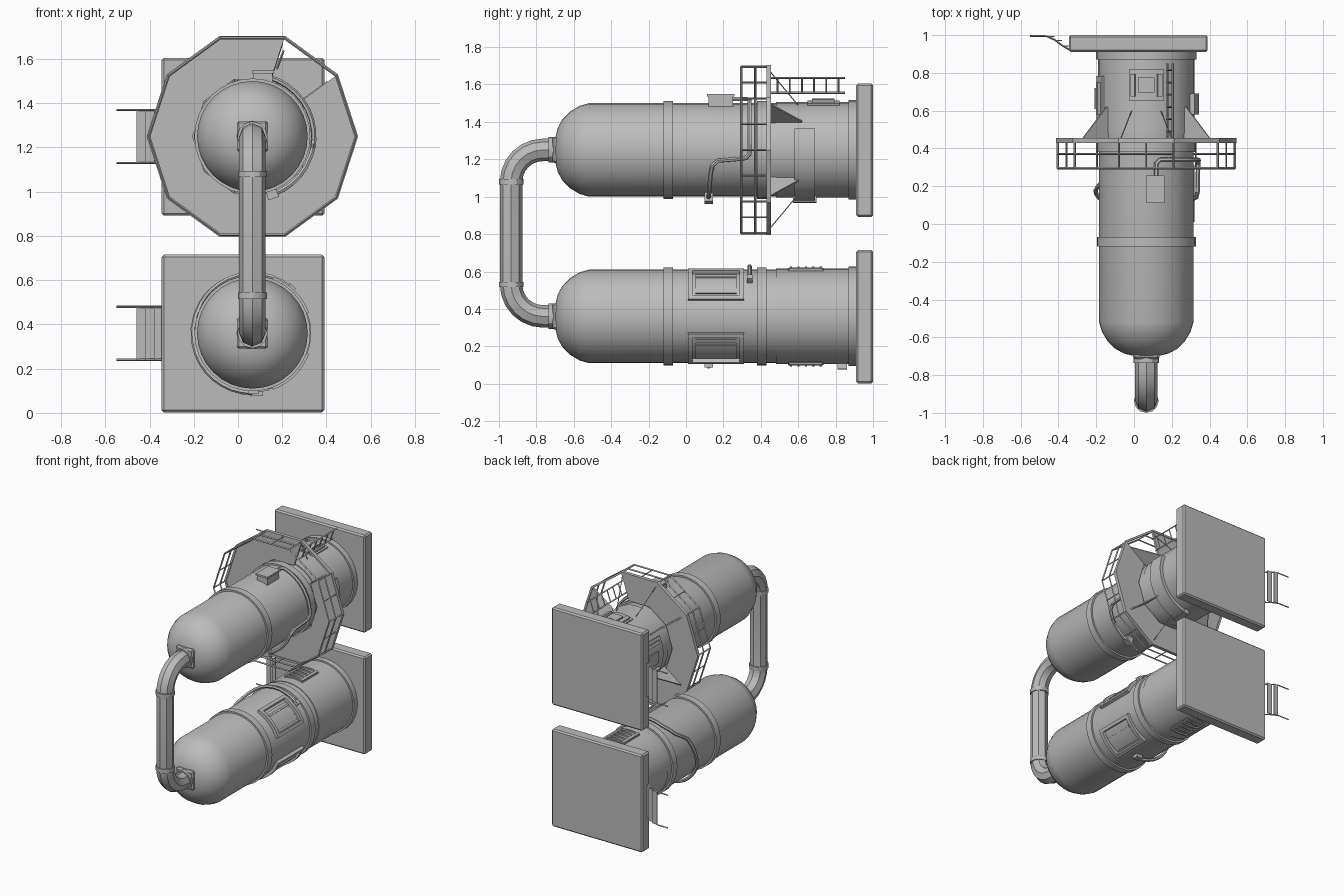
import bpy, bmesh, math
from mathutils import Vector, Matrix

cube = bpy.data.objects.get("Cube")
if cube:
    bpy.data.objects.remove(cube, do_unlink=True)

grey = bpy.data.materials.new("plain grey")
grey.use_nodes = True
grey.diffuse_color = (0.5, 0.5, 0.5, 1)
grey.node_tree.nodes["Principled BSDF"].inputs["Base Color"].default_value = (0.5, 0.5, 0.5, 1)

CX, UP, LOW, R = 0.065, 1.25, 0.36, 0.25   # tank axis x, axis heights, tank radius


def pol(a, r, y, cz):
    """Point at angle a (degrees) and radius r around a tank axis."""
    a = math.radians(a)
    return Vector((CX + r * math.cos(a), y, cz + r * math.sin(a)))


def finish(name, bm, angle=30):
    bmesh.ops.recalc_face_normals(bm, faces=bm.faces)
    me = bpy.data.meshes.new(name)
    bm.to_mesh(me)
    bm.free()
    ob = bpy.data.objects.new(name, me)
    bpy.context.collection.objects.link(ob)
    me.materials.append(grey)
    bpy.ops.object.select_all(action='DESELECT')
    ob.select_set(True)
    bpy.context.view_layer.objects.active = ob
    bpy.ops.object.shade_smooth_by_angle(angle=math.radians(angle))
    return ob


def add_box(bm, lo, hi):
    lo, hi = Vector(lo), Vector(hi)
    m = Matrix.Translation((lo + hi) / 2) @ Matrix.Diagonal((*(hi - lo), 1))
    bmesh.ops.create_cube(bm, size=1, matrix=m)


def add_loft(bm, loops, closed=False):
    """Skin equal-length closed loops; cap both ends unless closed."""
    vs = [[bm.verts.new(p) for p in loop] for loop in loops]
    n = len(vs[0])
    pairs = list(zip(vs, vs[1:])) + ([(vs[-1], vs[0])] if closed else [])
    for a, b in pairs:
        for i in range(n):
            bm.faces.new((a[i], a[(i + 1) % n], b[(i + 1) % n], b[i]))
    if not closed:
        bm.faces.new(vs[0][::-1])
        bm.faces.new(vs[-1])


def add_patch(bm, cz, a0, a1, y0, y1, r0, r1):
    """Curved slab hugging a tank."""
    n = max(1, round(abs(a1 - a0) / 8))
    add_loft(bm, [[pol(a0 + (a1 - a0) * i / n, r, y, cz)
                   for r, y in ((r0, y0), (r1, y0), (r1, y1), (r0, y1))] for i in range(n + 1)])


def add_bar(bm, p, q, r=0.005, sides=4):
    p, q = Vector(p), Vector(q)
    d = q - p
    m = Matrix.Translation((p + q) / 2) @ d.to_track_quat('Z', 'Y').to_matrix().to_4x4()
    bmesh.ops.create_cone(bm, cap_ends=True, segments=sides, radius1=r, radius2=r,
                          depth=d.length, matrix=m)


def lathe(name, profile, cz, segs=32):
    bm = bmesh.new()
    add_loft(bm, [[pol(360 * i / segs, r, y, cz) for i in range(segs)] for y, r in profile])
    return finish(name, bm, 35)


def tube(name, pts, r, res=1):
    cu = bpy.data.curves.new(name, 'CURVE')
    cu.dimensions, cu.bevel_depth, cu.bevel_resolution = '3D', r, res
    cu.use_fill_caps = True
    sp = cu.splines.new('POLY')
    sp.points.add(len(pts) - 1)
    for p, co in zip(sp.points, pts):
        p.co = (*co, 1)
    tmp = bpy.data.objects.new(name, cu)
    bpy.context.collection.objects.link(tmp)
    me = bpy.data.meshes.new_from_object(tmp.evaluated_get(bpy.context.evaluated_depsgraph_get()))
    bpy.data.objects.remove(tmp, do_unlink=True)
    bm = bmesh.new()
    bm.from_mesh(me)
    return finish(name, bm)


def hugging_path(keys, r, cz):
    """Dense path around a tank through (angle, y) keys."""
    pts = []
    for (a, y), (b, w) in zip(keys, keys[1:]):
        n = max(1, round(abs(b - a) / 10))
        pts += [pol(a + (b - a) * i / n, r, y + (w - y) * i / n, cz) for i in range(n)]
    return pts + [pol(keys[-1][0], r, keys[-1][1], cz)]


# Tanks, bands, base slabs, pipe flanges and side stairs
for tag, cz in (("upper", UP), ("lower", LOW)):
    lathe(tag + "_tank", [(0.92, R), (-0.52, R), (-0.57, 0.235), (-0.62, 0.205), (-0.66, 0.165),
                          (-0.685, 0.12), (-0.70, 0.06)], cz)
    for i, (y0, y1, r) in enumerate(((-0.12, -0.07, 0.262), (0.38, 0.43, 0.262),
                                     (0.48, 0.88, 0.255), (0.87, 0.915, 0.266))):
        lathe(f"{tag}_band_{i}", [(y0, r - 0.02), (y0, r), (y1, r), (y1, r - 0.02)], cz)
    bm = bmesh.new()
    add_box(bm, (-0.345, 0.91, cz - 0.358), (0.39, 1.0, cz + 0.355))
    bmesh.ops.bevel(bm, geom=bm.edges[:], offset=0.01, segments=1, affect='EDGES')
    finish(tag + "_base_slab", bm)
    bm = bmesh.new()
    add_box(bm, (CX - 0.07, -0.715, cz - 0.07), (CX + 0.07, -0.64, cz + 0.07))
    bmesh.ops.bevel(bm, geom=bm.edges[:], offset=0.01, segments=1, affect='EDGES')
    add_bar(bm, (CX, -0.735, cz), (CX, -0.70, cz), 0.068, 12)
    finish(tag + "_pipe_flange", bm)
    bm = bmesh.new()
    path = [(-0.55, 0.996), (-0.46, 0.994), (-0.42, 0.975), (-0.38, 0.945), (-0.34, 0.922), (-0.30, 0.915)]
    for side in (-0.12, 0.12):
        for p, q in zip(path, path[1:]):
            add_bar(bm, (*p, cz + side), (*q, cz + side), 0.005)
    for x, y in path[1:-1]:
        add_box(bm, (x, y - 0.005, cz - 0.12), (x + 0.04, y, cz + 0.12))
    finish(tag + "_side_stairs", bm)

# Connecting pipe with elbows and collars
arc = [(math.radians(15 * i)) for i in range(7)]
bend = [(CX, -0.765 - 0.17 * math.sin(t), 1.08 + 0.17 * math.cos(t)) for t in arc]
pts = [(CX, -0.70, UP)] + bend
pts += [(x, y, UP + LOW - z) for x, y, z in reversed(pts)]
tube("connecting_pipe", pts, 0.06, 2)
bm = bmesh.new()
for z in (0.53, 1.08):
    add_bar(bm, (CX, -0.935, z - 0.014), (CX, -0.935, z + 0.014), 0.065, 12)
finish("pipe_collars", bm)

# Ten-sided platform with one open segment
bm = bmesh.new()
for i in [k for k in range(10) if k != 1]:
    add_loft(bm, [[pol(a, r, y, UP) for r, y in ((0.27, 0.435), (0.47, 0.435), (0.47, 0.45), (0.27, 0.45))]
                  for a in (36 * i, 36 * i + 36)])
finish("platform_floor", bm)
bm = bmesh.new()
add_loft(bm, [[pol(36 * i, r, y, UP) for r, y in ((0.463, 0.43), (0.478, 0.43), (0.478, 0.455), (0.463, 0.455))]
              for i in range(10)], closed=True)
finish("platform_rim", bm)

# Guard rail
bm = bmesh.new()
for i in range(10):
    a, b = 36 * i, 36 * i + 36
    for y in (0.295, 0.37):
        if y < 0.3 or i != 1:
            add_bar(bm, pol(a, 0.468, y, UP), pol(b, 0.468, y, UP), 0.006)
    add_bar(bm, pol(a, 0.468, 0.295, UP), pol(a, 0.468, 0.44, UP), 0.006)
    if i != 1:
        mid = (pol(a, 0.468, 0, UP) + pol(b, 0.468, 0, UP)) / 2
        add_bar(bm, mid + Vector((0, 0.295, 0)), mid + Vector((0, 0.44, 0)), 0.005)
finish("guard_rail", bm)

# Platform brackets and thin stays
bm = bmesh.new()
for a in (36, 144, 216, 324):
    off = (pol(a + 90, 1, 0, 0) - Vector((CX, 0, 0))) * 0.004
    tri = [pol(a, 0.25, 0.45, UP), pol(a, 0.42, 0.45, UP), pol(a, 0.262, 0.62, UP), pol(a, 0.25, 0.62, UP)]
    add_loft(bm, [[p - off for p in tri], [p + off for p in tri]])
for a in (72, 108, 252, 288):
    add_bar(bm, pol(a, 0.44, 0.45, UP), pol(a, 0.25, 0.60, UP), 0.003)
finish("platform_brackets", bm)

# Access ladder running back from the opening
bm = bmesh.new()
for r in (0.325, 0.41):
    add_bar(bm, pol(70, r, 0.44, UP), pol(70, r, 0.85, UP), 0.006)
for k in range(6):
    add_bar(bm, pol(70, 0.325, 0.49 + 0.065 * k, UP), pol(70, 0.41, 0.49 + 0.065 * k, UP), 0.005)
finish("access_ladder", bm)

# Access hatches on the upper tank, with handles
for name, a, y, s in (("top_hatch", 90, 0.735, 1.0), ("side_hatch", 180, 0.665, 1.4)):
    bm = bmesh.new()
    add_patch(bm, UP, a - 20 * s, a + 20 * s, y - 0.085 * s, y + 0.085 * s, 0.24, 0.265)
    add_patch(bm, UP, a - 9, a + 9, y - 0.04 * s, y + 0.04 * s, 0.26, 0.275)
    for side in (-15, 15):
        h = a + side * s
        add_patch(bm, UP, h - 2.5, h + 2.5, y - 0.06 * s, y + 0.06 * s, 0.26, 0.282)
    finish(name, bm)

# Curved duct on the side of the upper tank
bm = bmesh.new()
add_patch(bm, UP, -82, 24, 0.58, 0.69, 0.24, 0.28)
add_patch(bm, UP, -84, -76, 0.572, 0.698, 0.24, 0.286)
finish("curved_duct", bm)

# Junction box and conduit of the upper tank
bm = bmesh.new()
add_box(bm, (0.07, 0.12, 1.48), (0.155, 0.25, 1.535))
add_box(bm, (0.063, 0.112, 1.535), (0.162, 0.258, 1.548))
add_patch(bm, UP, -76, -66, 0.10, 0.145, 0.24, 0.298)
finish("junction_box", bm)
tube("upper_conduit", hugging_path([(79, 0.24), (79, 0.32), (75, 0.34), (-4, 0.34), (-9, 0.32),
     (-10, 0.28), (-12, 0.17), (-18, 0.14), (-30, 0.13), (-70, 0.12)], 0.278, UP), 0.012)

# Framed windows on the lower tank
for name, a in (("upper_window", 45), ("lower_window", -45)):
    bm = bmesh.new()
    for a0, a1, y0, y1 in ((-25, -20, 0.01, 0.31), (20, 25, 0.01, 0.31),
                           (-20, 20, 0.01, 0.035), (-20, 20, 0.285, 0.31)):
        add_patch(bm, LOW, a + a0, a + a1, y0, y1, 0.24, 0.272)
    add_patch(bm, LOW, a - 16, a + 16, 0.05, 0.27, 0.24, 0.256)
    add_patch(bm, LOW, a + 8, a + 11, 0.05, 0.27, 0.25, 0.262)
    finish(name, bm)

# Slatted vents above and below the lower tank
for name, a in (("top_vent", 90), ("bottom_vent", 270)):
    bm = bmesh.new()
    add_patch(bm, LOW, a - 17, a + 17, 0.545, 0.735, 0.24, 0.259)
    for side in (-14, 14):
        add_patch(bm, LOW, a + side - 2, a + side + 2, 0.55, 0.73, 0.25, 0.268)
    for k in range(5):
        add_patch(bm, LOW, a - 14, a + 14, 0.555 + 0.04 * k, 0.567 + 0.04 * k, 0.25, 0.268)
    finish(name, bm)

# Conduit of the lower tank with its end fittings
tube("lower_conduit", hugging_path([(50, 0.34), (115, 0.34), (135, 0.30), (150, 0.22), (175, 0.18),
     (200, 0.14), (270, 0.12)], 0.268, LOW), 0.012)
bm = bmesh.new()
add_patch(bm, LOW, 266, 276, 0.10, 0.145, 0.24, 0.275)
add_patch(bm, LOW, 268, 280, 0.81, 0.86, 0.24, 0.285)
add_patch(bm, LOW, 46, 53, 0.325, 0.355, 0.24, 0.282)
finish("conduit_fittings", bm)
